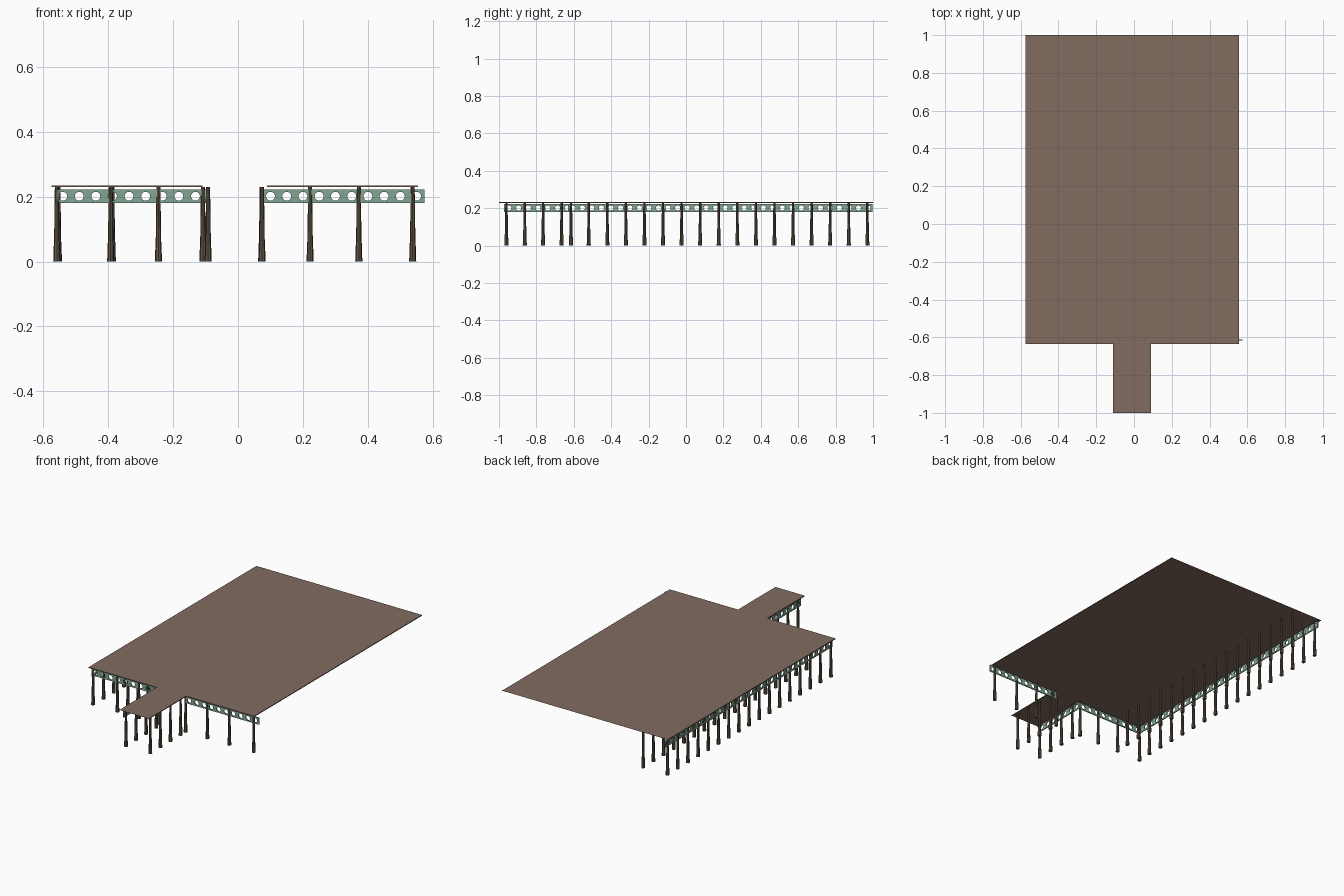
import bpy, bmesh, math
from mathutils import Matrix, Vector

cube = bpy.data.objects.get("Cube")
if cube:
    bpy.data.objects.remove(cube, do_unlink=True)


def material(name, rgb):
    mat = bpy.data.materials.new(name)
    mat.use_nodes = True
    mat.diffuse_color = (*rgb, 1)
    mat.node_tree.nodes["Principled BSDF"].inputs["Base Color"].default_value = (*rgb, 1)
    return mat


DECK = material("deck brown", (0.224, 0.15, 0.117))
POST = material("post dark brown", (0.12, 0.09, 0.06))
GIRDER = material("girder pale green", (0.22, 0.38, 0.29))


def add_object(name, mesh, mat):
    mesh.materials.clear()
    mesh.materials.append(mat)
    obj = bpy.data.objects.new(name, mesh)
    bpy.context.scene.collection.objects.link(obj)
    return obj


# Deck: thin T-shaped sheet with a shallow lip along its sides and front
LEFT, RIGHT, FRONT, BACK = -0.575, 0.555, -0.635, 1.0
WALK_L, WALK_R, WALK_END = -0.11, 0.09, -1.0
TOP, LIP = 0.234, 0.005
outline = [(WALK_L, WALK_END), (WALK_R, WALK_END), (WALK_R, FRONT), (RIGHT, FRONT),
           (RIGHT, BACK), (LEFT, BACK), (LEFT, FRONT), (WALK_L, FRONT)]
bm = bmesh.new()
upper = [bm.verts.new((x, y, TOP)) for x, y in outline]
lower = [bm.verts.new((x, y, TOP - LIP)) for x, y in outline]
bm.faces.new(upper)
for i in range(len(outline)):
    j = (i + 1) % len(outline)
    if outline[i][1] == outline[j][1] != FRONT:
        continue  # walkway end and back edge stay open
    bm.faces.new((upper[i], lower[i], lower[j], upper[j]))
deck_mesh = bpy.data.meshes.new("deck")
bm.to_mesh(deck_mesh)
bm.free()
add_object("deck", deck_mesh, DECK)

# Post: octagonal, with a wider foot and a tapered shaft
bm = bmesh.new()
for r1, r2, z1, z2 in ((0.011, 0.009, 0, 0.06), (0.0085, 0.006, 0.06, 0.23)):
    bmesh.ops.create_cone(bm, segments=8, radius1=r1, radius2=r2, depth=z2 - z1,
                          cap_ends=True, matrix=Matrix.Translation((0, 0, (z1 + z2) / 2)))
post_mesh = bpy.data.meshes.new("post")
bm.to_mesh(post_mesh)
bm.free()


def post_row(name, points):
    for i, (x, y) in enumerate(points):
        add_object(f"{name}_{i + 1}", post_mesh, POST).location = (x, y, 0)


GIRDER_Y = -0.615
side_ys = [-0.52 + 0.0993 * i for i in range(16)]
walk_ys = [-0.96, -0.862, -0.764, -0.665]
post_row("outer_post", [(-0.553, y) for y in side_ys])
post_row("inner_post", [(-0.387, y) for y in side_ys])
post_row("front_post", [(x, GIRDER_Y) for x in
                        (-0.558, -0.392, -0.245, -0.108, 0.073, 0.222, 0.372, 0.538)])
post_row("walkway_right_post", [(-0.092, y) for y in walk_ys])
post_row("walkway_left_post", [(0.074, y) for y in walk_ys])


# Girders: upright plates pierced by a row of round holes
def girder(name, start, end, holes, z0=0.18, z1=0.222, hole=0.0138):
    start, end = Vector(start), Vector(end)
    length = (end - start).length
    curve = bpy.data.curves.new(name, "CURVE")
    curve.dimensions = "2D"
    curve.fill_mode = "BOTH"
    curve.extrude = 0.003

    def loop(points):
        spline = curve.splines.new("POLY")
        spline.points.add(len(points) - 1)
        for p, (u, v) in zip(spline.points, points):
            p.co = (u, v, 0, 1)
        spline.use_cyclic_u = True

    h = (z1 - z0) / 2
    loop([(0, -h), (length, -h), (length, h), (0, h)])
    margin = 0.025
    for i in range(holes):
        c = margin + (length - 2 * margin) * i / (holes - 1)
        loop([(c + hole * math.cos(a * math.tau / 16), hole * math.sin(a * math.tau / 16))
              for a in range(16)])
    temp = bpy.data.objects.new("girder_outline", curve)
    bpy.context.scene.collection.objects.link(temp)
    graph = bpy.context.evaluated_depsgraph_get()
    mesh = bpy.data.meshes.new_from_object(temp.evaluated_get(graph))
    bpy.data.objects.remove(temp, do_unlink=True)
    direction = end - start
    turn = Matrix.Rotation(math.atan2(direction.y, direction.x), 4, "Z")
    upright = Matrix.Rotation(math.pi / 2, 4, "X")
    mesh.transform(Matrix.Translation((start.x, start.y, (z0 + z1) / 2)) @ turn @ upright)
    add_object(name, mesh, GIRDER)


girder("front_right_girder", (-0.565, GIRDER_Y), (-0.106, GIRDER_Y), 9)
girder("front_left_girder", (0.075, GIRDER_Y), (0.575, GIRDER_Y), 10)
girder("side_girder", (-0.555, -0.63), (-0.555, 0.998), 32)
girder("walkway_girder", (-0.1, -0.972), (-0.1, -0.61), 7)
